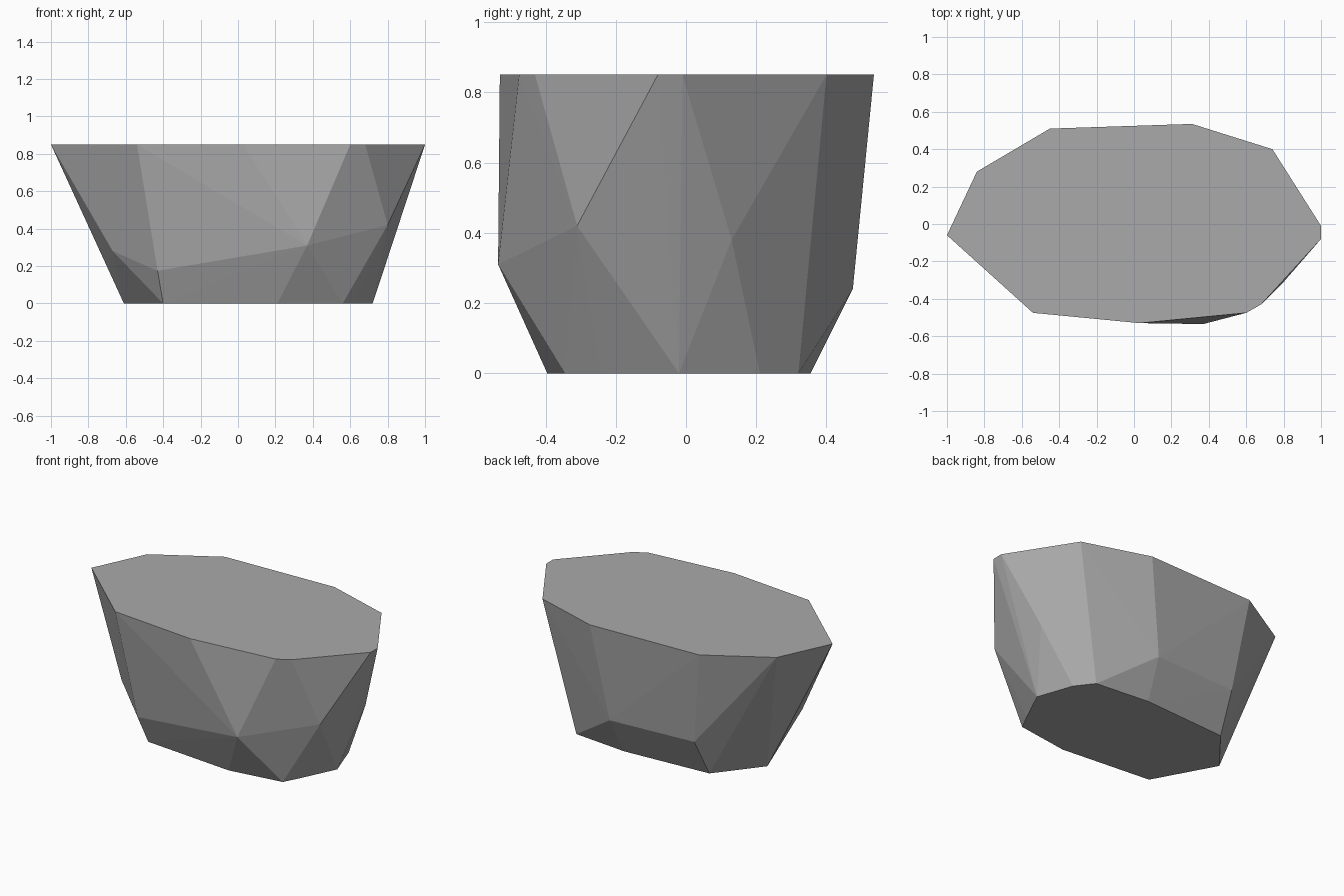
import bpy
import bmesh
from math import radians

# Remove the default object
default_cube = bpy.data.objects.get("Cube")
if default_cube:
    bpy.data.objects.remove(default_cube, do_unlink=True)


def make_material(name, color):
    material = bpy.data.materials.new(name)
    material.use_nodes = True
    material.diffuse_color = color
    material.node_tree.nodes["Principled BSDF"].inputs["Base Color"].default_value = color
    return material


def ring(outline, height):
    """Lift a flat outline to the given height."""
    return [(x, y, height) for x, y in outline]


def faceted_hull(name, points, material):
    """Wrap the points in a convex, flat-shaded shell and merge coplanar faces."""
    bm = bmesh.new()
    for point in points:
        bm.verts.new(point)
    result = bmesh.ops.convex_hull(bm, input=bm.verts[:])
    loose = [v for v in result["geom_interior"] if isinstance(v, bmesh.types.BMVert)]
    bmesh.ops.delete(bm, geom=loose, context="VERTS")
    bmesh.ops.dissolve_limit(bm, angle_limit=radians(0.2), verts=bm.verts[:], edges=bm.edges[:])
    bmesh.ops.recalc_face_normals(bm, faces=bm.faces[:])
    mesh = bpy.data.meshes.new(name)
    bm.to_mesh(mesh)
    bm.free()
    mesh.materials.append(material)
    obj = bpy.data.objects.new(name, mesh)
    bpy.context.collection.objects.link(obj)
    return obj


# Flat top, wider than the base
top_outline = [
    (1, -.01), (.74, .4), (.31, .535), (-.45, .51), (-.84, .28), (-1, -.06),
    (-.54, -.475), (.03, -.53), (.6, -.475), (.68, -.43), (1, -.08),
]

# Flat base
base_outline = [
    (.72, -.02), (.64, .21), (.555, .32), (.19, .355), (-.39, .32),
    (-.61, .045), (-.4, -.34), (.21, -.395), (.56, -.345), (.615, -.24),
]

# Chipped corners around the sides
side_corners = [
    (.37, -.535, .31), (.8, -.31, .42), (.815, .13, .38), (.21, .475, .24),
    (-.37, .445, .245), (-.67, -.225, .28), (-.43, -.405, .175),
]

stone_grey = make_material("stone grey", (.4, .4, .4, 1))
faceted_hull("rock", ring(top_outline, .85) + ring(base_outline, 0) + side_corners, stone_grey)
